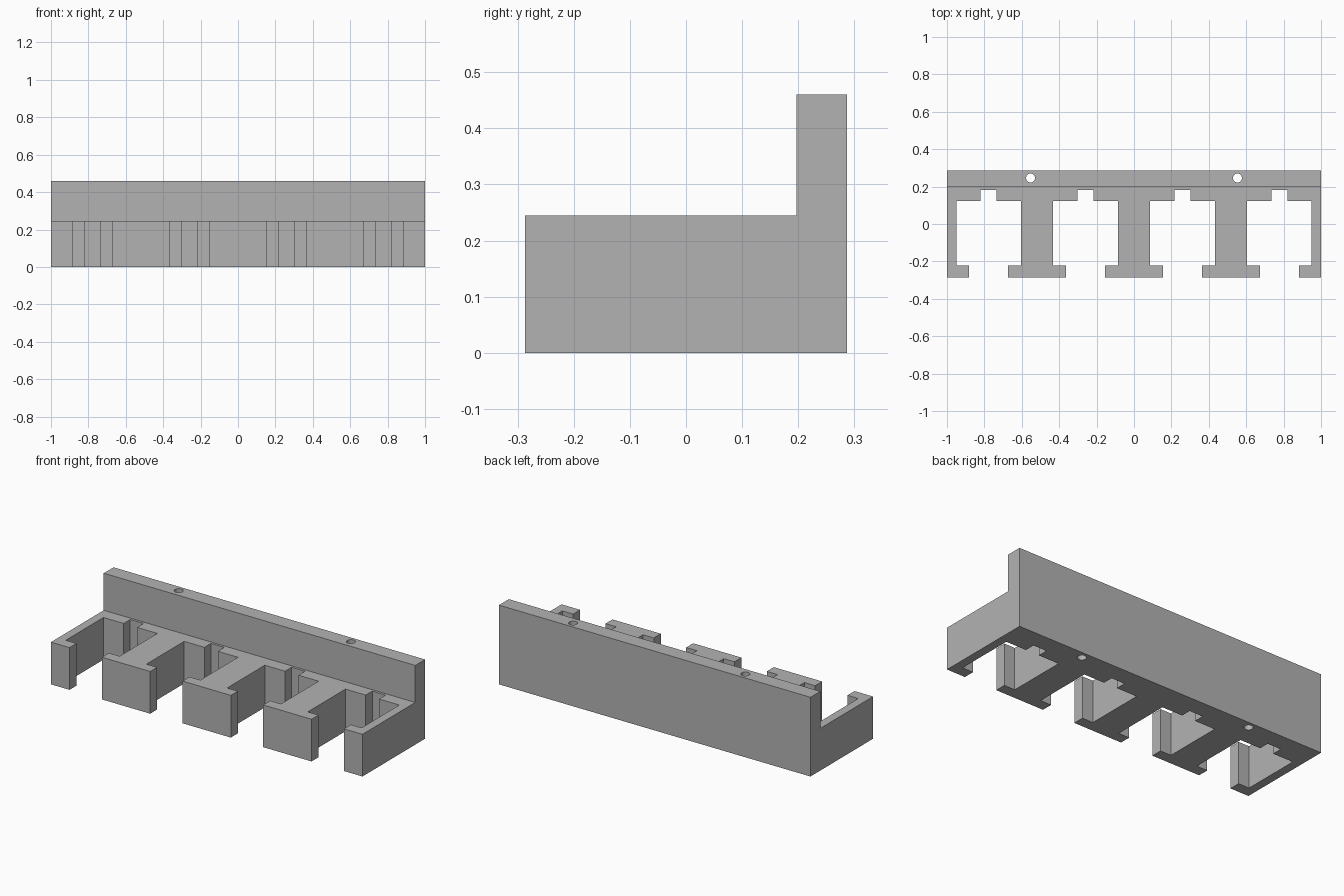
import bpy
import bmesh
from math import cos, sin, tau
from mathutils import Vector

cube = bpy.data.objects.get("Cube")
if cube:
    bpy.data.objects.remove(cube, do_unlink=True)

# Main dimensions
FRONT, BACK, WALL = -0.287, 0.287, 0.197
SHELF_TOP, WALL_TOP = 0.245, 0.46
SLOT_SPACING = 0.518

grey = bpy.data.materials.new("plain grey")
grey.use_nodes = True
colour = (0.45, 0.45, 0.45, 1)
grey.diffuse_color = colour
grey.node_tree.nodes["Principled BSDF"].inputs["Base Color"].default_value = colour


def prism(name, points, direction):
    """Extrude a closed outline along a direction into a solid."""
    bm = bmesh.new()
    face = bm.faces.new([bm.verts.new(p) for p in points])
    result = bmesh.ops.extrude_face_region(bm, geom=[face], use_keep_orig=True)
    moved = [v for v in result["geom"] if isinstance(v, bmesh.types.BMVert)]
    bmesh.ops.translate(bm, verts=moved, vec=Vector(direction))
    bmesh.ops.recalc_face_normals(bm, faces=bm.faces)
    mesh = bpy.data.meshes.new(name)
    bm.to_mesh(mesh)
    bm.free()
    mesh.materials.append(grey)
    obj = bpy.data.objects.new(name, mesh)
    bpy.context.collection.objects.link(obj)
    return obj


# Holder body: L-shaped side profile swept across the width
profile = [(FRONT, 0), (BACK, 0), (BACK, WALL_TOP), (WALL, WALL_TOP),
           (WALL, SHELF_TOP), (FRONT, SHELF_TOP)]
holder = prism("slotted_holder", [(-1, y, z) for y, z in profile], (2, 0, 0))

cutters = []

# Slots: narrow mouth, wide pocket and a small notch at the back
half = [(0.104, FRONT - 0.1), (0.104, -0.223), (0.173, -0.223),
        (0.173, 0.123), (0.043, 0.123), (0.043, 0.183)]
outline = half + [(-x, y) for x, y in reversed(half)]
for i in range(4):
    centre = (i - 1.5) * SLOT_SPACING
    cutters.append(prism("slot_cutter", [(x + centre, y, -0.1) for x, y in outline],
                         (0, 0, SHELF_TOP + 0.2)))

# Vertical screw holes through the back wall
for side in (-1, 1):
    ring = [(side * 0.553 + 0.024 * cos(tau * k / 32),
             0.246 + 0.024 * sin(tau * k / 32), -0.1) for k in range(32)]
    cutters.append(prism("hole_cutter", ring, (0, 0, WALL_TOP + 0.2)))

for cutter in cutters:
    cutter.hide_render = True
    cut = holder.modifiers.new("cut", "BOOLEAN")
    cut.operation = "DIFFERENCE"
    cut.solver = "EXACT"
    cut.object = cutter

# Apply the cuts and discard the cutters
bpy.context.view_layer.update()
graph = bpy.context.evaluated_depsgraph_get()
final = bpy.data.meshes.new_from_object(holder.evaluated_get(graph))
holder.modifiers.clear()
holder.data = final
for cutter in cutters:
    bpy.data.objects.remove(cutter, do_unlink=True)

# Smooth hole walls, crisp edges elsewhere
bpy.context.view_layer.objects.active = holder
holder.select_set(True)
bpy.ops.object.shade_smooth_by_angle()
